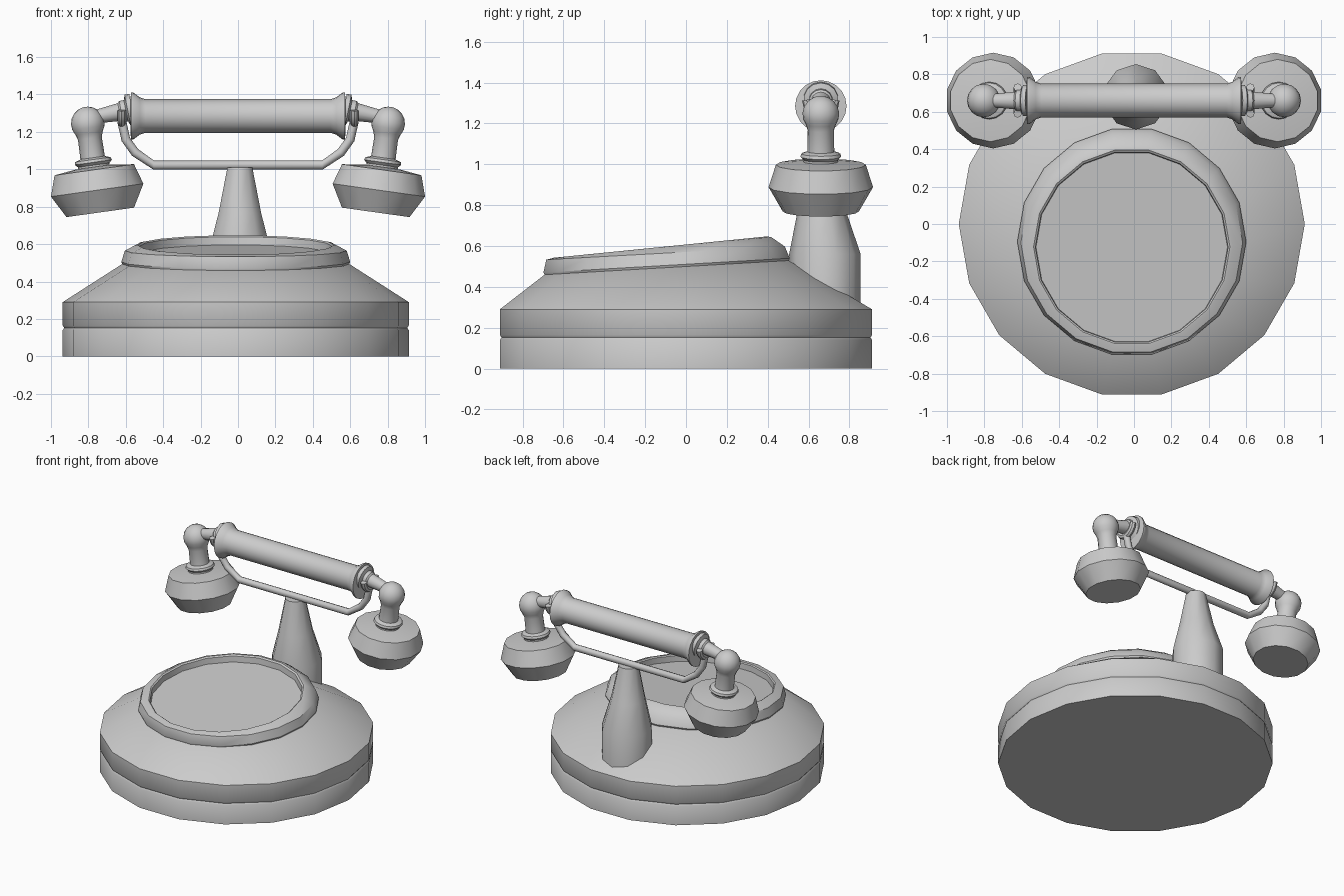
import bpy
import bmesh
import math
from mathutils import Vector

old = bpy.data.objects.get("Cube")
if old:
    bpy.data.objects.remove(old, do_unlink=True)

grey = bpy.data.materials.new("plain grey")
grey.use_nodes = True
COLOUR = (0.6, 0.6, 0.6, 1.0)
grey.diffuse_color = COLOUR
grey.node_tree.nodes["Principled BSDF"].inputs["Base Color"].default_value = COLOUR


def loft(name, rings, closed_ends=True, angle=38):
    """Skin a list of equal-length point rings into one object."""
    bm = bmesh.new()
    loops = [[bm.verts.new(p) for p in ring] for ring in rings]
    n = len(loops[0])
    for low, high in zip(loops, loops[1:]):
        for i in range(n):
            j = (i + 1) % n
            bm.faces.new((low[i], low[j], high[j], high[i]))
    if closed_ends:
        bm.faces.new(loops[0][::-1])
        bm.faces.new(loops[-1])
    bmesh.ops.recalc_face_normals(bm, faces=bm.faces)
    mesh = bpy.data.meshes.new(name)
    bm.to_mesh(mesh)
    bm.free()
    obj = bpy.data.objects.new(name, mesh)
    bpy.context.collection.objects.link(obj)
    mesh.materials.append(grey)
    bpy.ops.object.select_all(action='DESELECT')
    obj.select_set(True)
    bpy.context.view_layer.objects.active = obj
    bpy.ops.object.shade_smooth_by_angle(angle=math.radians(angle))
    return obj


def circle(centre, axis, radius, n, phase=0.0):
    turn = Vector((0, 0, 1)).rotation_difference(Vector(axis))
    steps = [math.tau * (i + phase) / n for i in range(n)]
    return [Vector(centre) + turn @ Vector((radius * math.cos(a), radius * math.sin(a), 0))
            for a in steps]


def lathe(name, profile, origin, axis, n, phase=0.0):
    """Profile is (radius, distance along the axis)."""
    axis = Vector(axis).normalized()
    return loft(name, [circle(Vector(origin) + axis * t, axis, r, n, phase)
                       for r, t in profile])


def tube(name, path, radius, n=10):
    """Round bar following a path, kept square to its bends."""
    path = [Vector(p) for p in path]
    rings = []
    for i, p in enumerate(path):
        before, after = path[max(i - 1, 0)], path[min(i + 1, len(path) - 1)]
        rings.append(circle(p, (after - before).normalized(), radius, n))
    return loft(name, rings)


def tilted_ring(radius, y, z, slope=0.0, n=18):
    """Horizontal polygon whose height rises towards the back."""
    return [p + Vector((0, 0, slope * (p.y - y)))
            for p in circle((-0.012, y, z), (0, 0, 1), radius, n)]


# Base drum with a fine groove, sloping up to the tilted dial seat
loft("base", [tilted_ring(*r) for r in (
    (0.925, 0, 0), (0.925, 0, 0.14), (0.917, 0, 0.152), (0.925, 0, 0.164),
    (0.925, 0, 0.29), (0.605, -0.095, 0.495, 0.058))])

# Dial rim with its recessed plate
loft("dial", [tilted_ring(*r) for r in (
    (0.605, -0.095, 0.49, 0.058), (0.612, -0.095, 0.505, 0.058),
    (0.593, -0.1, 0.565, 0.055), (0.54, -0.115, 0.593, 0.095),
    (0.525, -0.122, 0.595, 0.1), (0.515, -0.124, 0.588, 0.1),
    (0.512, -0.124, 0.545, 0.1))])

# Post behind the dial
AXIS_Y = 0.66
HANDLE_Z = 1.285
post_rings = [circle((0.01, y, z), (0, 0, 1), r, 10, 0.5) for r, y, z in (
    (0.175, 0.68, 0.27), (0.175, 0.68, 0.56), (0.12, 0.665, 0.765), (0.07, AXIS_Y, 1.01))]
loft("post", post_rings)

# Cradle bar with upturned arms
arm = [(0.45, 1.022), (0.55, 1.09), (0.6, 1.16), (0.62, 1.25)]
path = [(-x, AXIS_Y, z) for x, z in reversed(arm)] + [(x, AXIS_Y, z) for x, z in arm]
tube("cradle_bar", path, 0.024)

# Handset grip with flared ends
half = [(0.09, 0.495), (0.1, 0.525), (0.126, 0.56), (0.126, 0.572), (0.085, 0.575)]
lathe("handset_grip", [(r, -t) for r, t in reversed(half)] + half,
      (0, AXIS_Y, HANDLE_Z), (1, 0, 0), 20)

for side, label in ((1, "left"), (-1, "right")):
    # Fork that holds the neck of the handset
    fork = []
    for i in range(9):
        a = math.pi * (1 + i / 8)
        fork.append((side * 0.622, AXIS_Y + 0.07 * math.cos(a), 1.315 + 0.07 * math.sin(a)))
    tube(label + "_fork", fork, 0.022, 8)

    # Stepped neck running out to the ball
    lathe(label + "_neck", [(0.085, 0), (0.085, 0.025), (0.058, 0.035), (0.058, 0.06),
                            (0.048, 0.07), (0.036, 0.2)],
          (side * 0.565, AXIS_Y, 1.32), (side, 0, -0.2), 14)

    # Ball joint, stem and collar on a leaning axis
    ball = Vector((side * 0.803, AXIS_Y, 1.245))
    down = (-side * 0.14, 0, -1)
    dome = [(0.09 * math.sin(a), -0.09 * math.cos(a))
            for a in (math.radians(d) for d in (8, 25, 45, 65, 85, 105, 125))]
    lathe(label + "_joint", dome + [(0.064, 0.08), (0.066, 0.185), (0.095, 0.195),
                                    (0.1, 0.21), (0.085, 0.225), (0.085, 0.26)],
          ball, down, 16)

    # Flared cup
    lathe(label + "_cup", [(0.1, 0.235), (0.22, 0.25), (0.256, 0.36), (0.187, 0.48)],
          ball, down, 14, 0.5)
